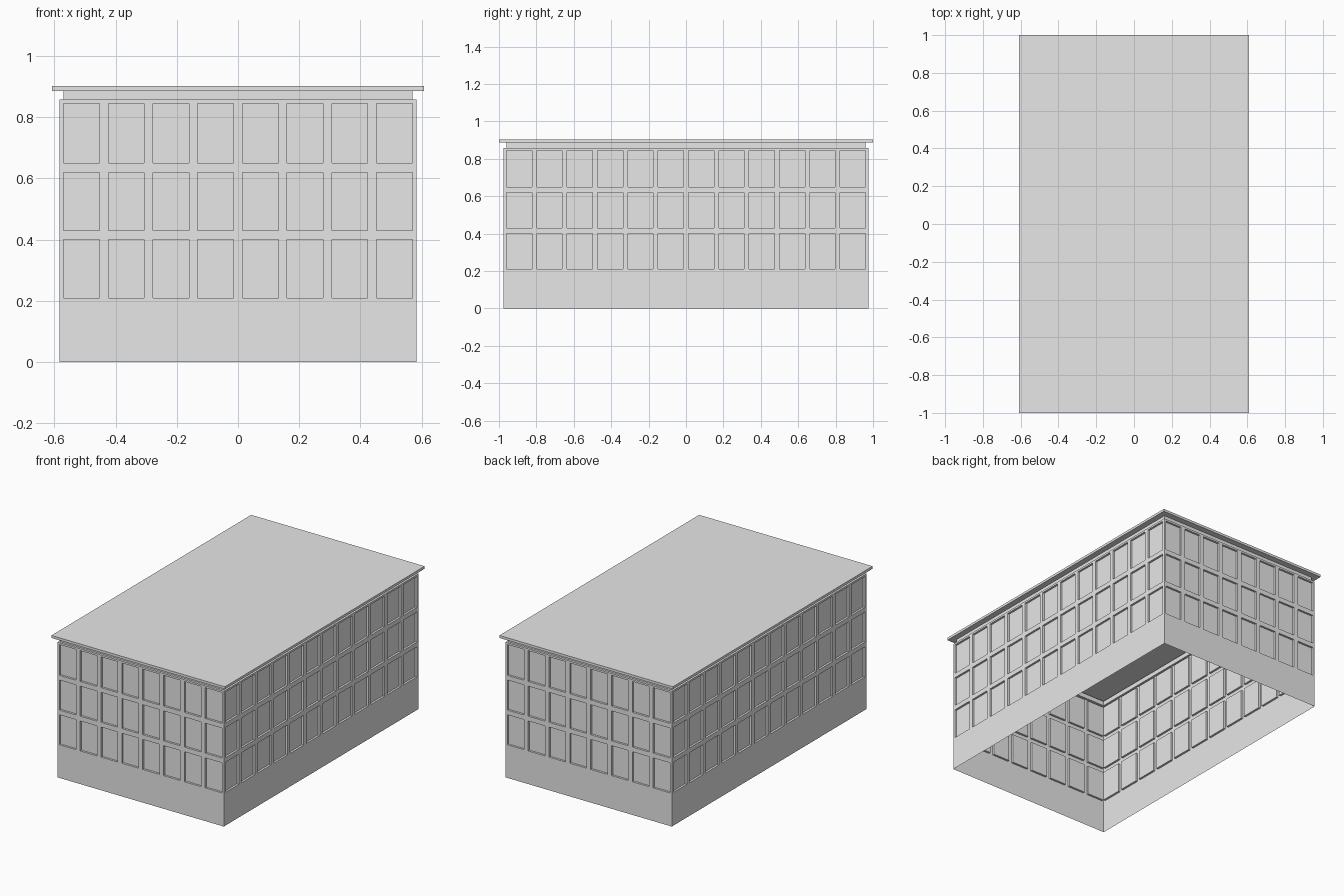
import bpy, bmesh
from mathutils import Matrix, Vector
from math import pi

cube = bpy.data.objects.get("Cube")
if cube:
    bpy.data.objects.remove(cube, do_unlink=True)

# Single plain plaster colour
grey = bpy.data.materials.new("light_grey")
grey.use_nodes = True
colour = (0.8, 0.8, 0.8, 1)
grey.diffuse_color = colour
grey.node_tree.nodes["Principled BSDF"].inputs["Base Color"].default_value = colour

HALF_X, HALF_Y, WALL_TOP = 0.583, 0.975, 0.857
RECESS = 0.013
FLOORS = [0, 0.21, 0.40, 0.43, 0.62, 0.65, 0.845, WALL_TOP]


def finish(name, bm):
    mesh = bpy.data.meshes.new(name)
    bm.to_mesh(mesh)
    bm.free()
    mesh.materials.append(grey)
    obj = bpy.data.objects.new(name, mesh)
    bpy.context.collection.objects.link(obj)
    return obj


def window_wall(name, half_width, distance, count, pitch, width, turn):
    """Wall facing -y before turning, cut into a grid with sunken windows."""
    cuts = [-half_width]
    for i in range(count):
        centre = (i - (count - 1) / 2) * pitch
        cuts += [centre - width / 2, centre + width / 2]
    cuts.append(half_width)
    bm = bmesh.new()
    grid = [[bm.verts.new((x, -distance, z)) for x in cuts] for z in FLOORS]
    windows = []
    for r in range(len(FLOORS) - 1):
        for c in range(len(cuts) - 1):
            face = bm.faces.new((grid[r][c], grid[r][c + 1],
                                 grid[r + 1][c + 1], grid[r + 1][c]))
            if r % 2 and c % 2:
                windows.append(face)
    bm.normal_update()
    # Sink each window pane straight back, leaving the reveals
    for face in windows:
        rim = list(face.verts)
        back = [bm.verts.new(v.co + Vector((0, RECESS, 0))) for v in rim]
        bm.faces.remove(face)
        bm.faces.new(back)
        for i in range(4):
            j = (i + 1) % 4
            bm.faces.new((rim[i], rim[j], back[j], back[i]))
    bm.transform(Matrix.Rotation(turn, 4, 'Z'))
    return finish(name, bm)


# Four walls: short front and back, long sides
for name, turn in (("front_wall", 0), ("back_wall", pi)):
    window_wall(name, HALF_X, HALF_Y, 8, 0.146, 0.117, turn)
for name, turn in (("left_wall", pi / 2), ("right_wall", -pi / 2)):
    window_wall(name, HALF_Y, HALF_X, 12, 0.1622, 0.135, turn)

# Ledge, recessed neck and overhanging flat roof, as stacked rectangles
profile = [(HALF_X, HALF_Y, WALL_TOP), (0.57, 0.961, WALL_TOP),
           (0.57, 0.961, 0.886), (0.608, 1, 0.886), (0.608, 1, 0.902)]
bm = bmesh.new()
rings = [[bm.verts.new((sx * x, sy * y, z))
          for sx, sy in ((-1, -1), (1, -1), (1, 1), (-1, 1))]
         for x, y, z in profile]
for low, high in zip(rings, rings[1:]):
    for i in range(4):
        j = (i + 1) % 4
        bm.faces.new((low[i], low[j], high[j], high[i]))
bm.faces.new(rings[-1])
finish("roof", bm)
